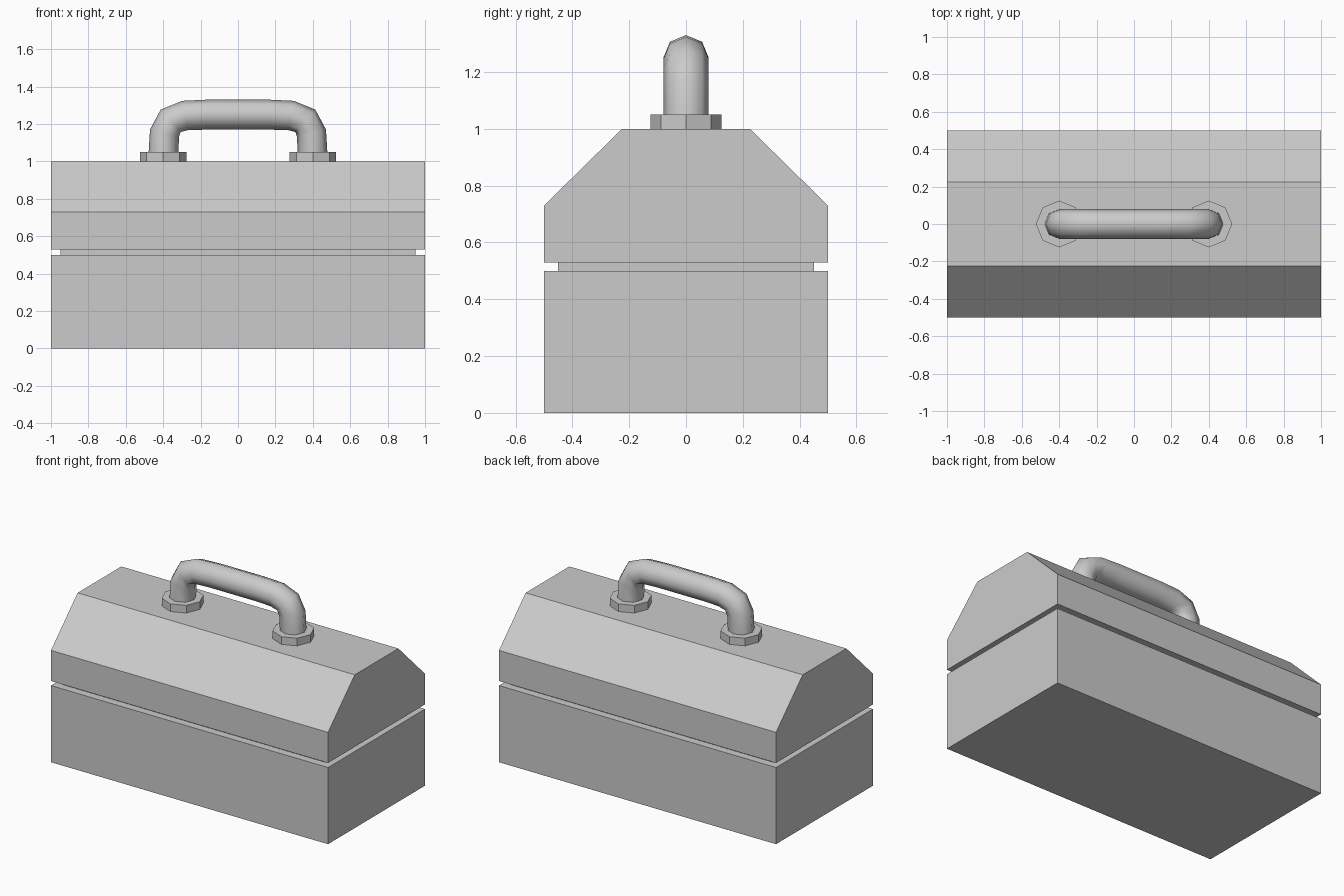
import bpy

if "Cube" in bpy.data.objects:
    bpy.data.objects.remove(bpy.data.objects["Cube"])


def prism(name, profile, half_x):
    """Extrude a (y, z) profile along x, centred on x = 0."""
    n = len(profile)
    verts = [(x, y, z) for x in (-half_x, half_x) for y, z in profile]
    faces = [tuple(reversed(range(n))), tuple(range(n, 2 * n))]
    faces += [(i, (i + 1) % n, (i + 1) % n + n, i + n) for i in range(n)]
    mesh = bpy.data.meshes.new(name)
    mesh.from_pydata(verts, [], faces)
    obj = bpy.data.objects.new(name, mesh)
    bpy.context.collection.objects.link(obj)
    return obj


def rect(half_y, z0, z1):
    return [(-half_y, z0), (half_y, z0), (half_y, z1), (-half_y, z1)]


# Box bottom, recessed seam and chamfered lid
prism("box_base", rect(0.5, 0, 0.5), 1.0)
prism("seam", rect(0.45, 0.5, 0.53), 0.95)
prism("lid", [(-0.5, 0.53), (0.5, 0.53), (0.5, 0.73), (0.225, 1.0),
              (-0.225, 1.0), (-0.5, 0.73)], 1.0)

# Octagonal handle mounts
for side, x in (("left", -0.4), ("right", 0.4)):
    bpy.ops.mesh.primitive_cylinder_add(vertices=8, radius=0.125, depth=0.05,
                                        location=(x, 0, 1.025))
    bpy.context.object.name = "handle_mount_" + side

# Handle: eight-sided tube swept along a mirrored path
half = [(0.4, 1.01), (0.393, 1.15), (0.36, 1.217), (0.283, 1.245), (0.16, 1.25)]
path = [(-x, z) for x, z in half] + half[::-1]
curve = bpy.data.curves.new("handle", "CURVE")
curve.dimensions = "3D"
curve.bevel_depth = 0.08
curve.bevel_resolution = 2
curve.use_fill_caps = True
spline = curve.splines.new("POLY")
spline.points.add(len(path) - 1)
for point, (x, z) in zip(spline.points, path):
    point.co = (x, 0, z, 1)
spline.use_smooth = True
handle = bpy.data.objects.new("handle", curve)
bpy.context.collection.objects.link(handle)

# Convert the sweep to a mesh with smooth sides
bpy.ops.object.select_all(action="DESELECT")
handle.select_set(True)
bpy.context.view_layer.objects.active = handle
bpy.ops.object.convert(target="MESH")
bpy.ops.object.shade_smooth_by_angle(angle=1.05)
